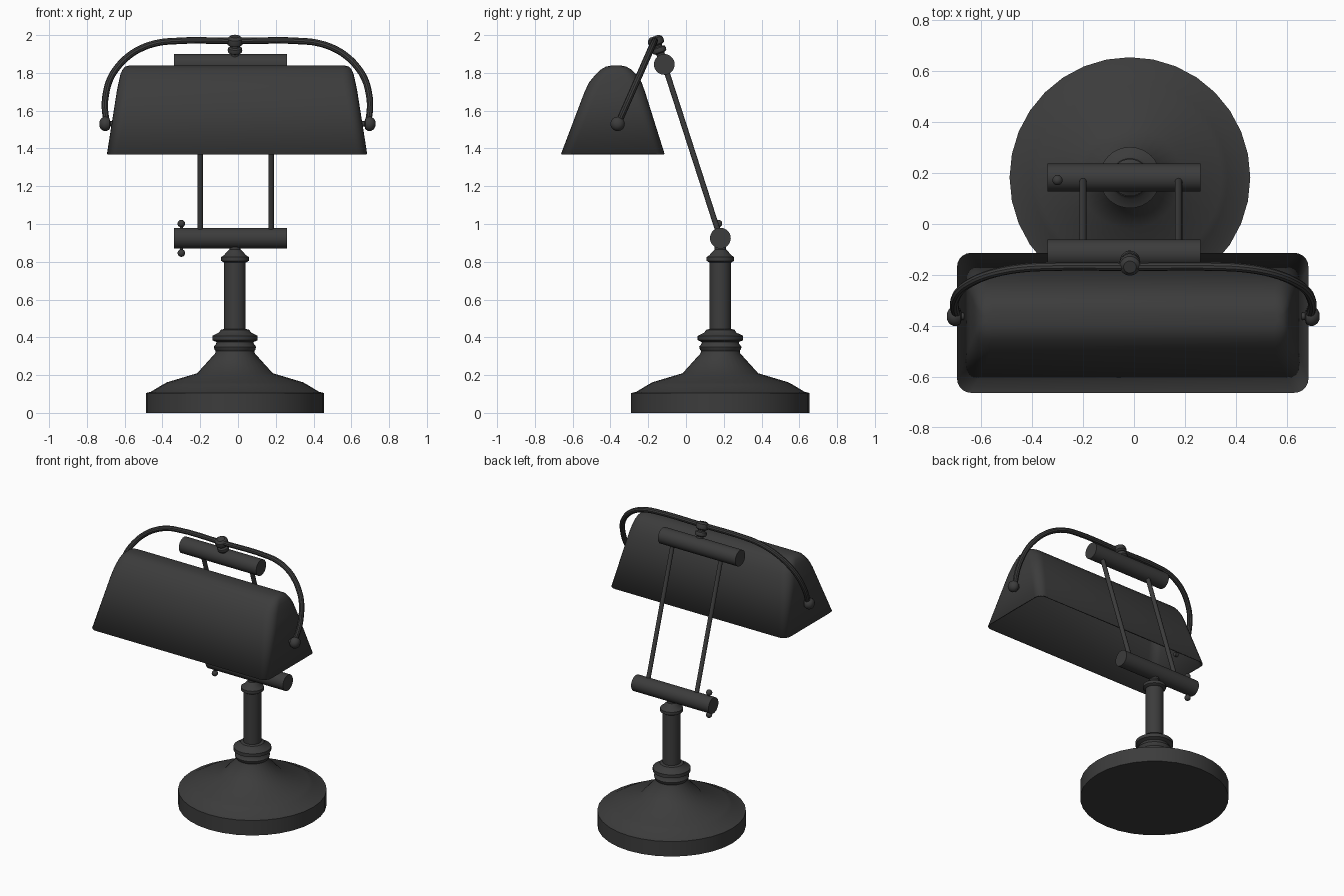
import bpy, bmesh, math
from mathutils import Vector

cube = bpy.data.objects.get("Cube")
if cube:
    bpy.data.objects.remove(cube)

metal = bpy.data.materials.new("dark_grey_metal")
metal.use_nodes = True
GREY = (0.045, 0.045, 0.045, 1)
metal.diffuse_color = GREY
metal.node_tree.nodes["Principled BSDF"].inputs["Base Color"].default_value = GREY

CX, CY = -0.016, 0.182             # axis of the base and column
LOW = Vector((CX, CY, 0.925))      # lower hinge bar centre
HIGH = Vector((CX, -0.115, 1.845)) # upper hinge bar centre
BAR_X = (-0.34, 0.26)
ROD_X = (-0.2, 0.175)


def finish(name, bm, angle=35):
    bmesh.ops.recalc_face_normals(bm, faces=bm.faces)
    mesh = bpy.data.meshes.new(name)
    bm.to_mesh(mesh)
    bm.free()
    mesh.materials.append(metal)
    ob = bpy.data.objects.new(name, mesh)
    bpy.context.collection.objects.link(ob)
    bpy.ops.object.select_all(action='DESELECT')
    ob.select_set(True)
    bpy.context.view_layer.objects.active = ob
    bpy.ops.object.shade_smooth_by_angle(angle=math.radians(angle))
    return ob


def loft(bm, rings, cap_start=True, cap_end=True):
    loops = [[bm.verts.new(p) for p in ring] for ring in rings]
    n = len(loops[0])
    for a, b in zip(loops, loops[1:]):
        for i in range(n):
            j = (i + 1) % n
            bm.faces.new((a[i], a[j], b[j], b[i]))
    if cap_start:
        bm.faces.new(loops[0])
    if cap_end:
        bm.faces.new(loops[-1])


def lathe(name, profile, origin, axis=(0, 0, 1), sides=32):
    """Turn (radius, height) pairs around an axis."""
    turn = Vector((0, 0, 1)).rotation_difference(Vector(axis))
    bm = bmesh.new()
    angles = [math.tau * i / sides for i in range(sides)]
    loft(bm, [[Vector(origin) + turn @ Vector((r * math.cos(a), r * math.sin(a), h))
               for a in angles] for r, h in profile])
    return finish(name, bm)


def rod(name, start, end, radius, sides=16):
    start, end = Vector(start), Vector(end)
    length = (end - start).length
    return lathe(name, [(radius, 0), (radius, length)], start, end - start, sides)


def ball(name, centre, radius):
    bm = bmesh.new()
    bmesh.ops.create_uvsphere(bm, u_segments=20, v_segments=12, radius=radius)
    bmesh.ops.translate(bm, verts=bm.verts, vec=centre)
    return finish(name, bm)


# Weighted base and turned column
lathe("base", [(0.472, 0), (0.472, 0.105), (0.445, 0.112), (0.385, 0.148),
               (0.36, 0.162), (0.2, 0.21), (0.105, 0.315), (0.1, 0.34)], (CX, CY, 0))
lathe("column_collar", [(0.095, 0.32), (0.108, 0.335), (0.112, 0.35), (0.1, 0.365),
                        (0.098, 0.375), (0.12, 0.385), (0.12, 0.408),
                        (0.085, 0.425), (0.075, 0.44), (0.055, 0.445)], (CX, CY, 0))
lathe("column", [(0.057, 0.42), (0.057, 0.81)], (CX, CY, 0))
lathe("column_cap", [(0.057, 0.795), (0.073, 0.805), (0.073, 0.825), (0.058, 0.835),
                     (0.045, 0.85), (0.03, 0.865), (0.03, 0.9)], (CX, CY, 0))

# Hinge bars and the two slanted arms
for name, c in (("lower_bar", LOW), ("upper_bar", HIGH)):
    rod(name, (BAR_X[0], c.y, c.z), (BAR_X[1], c.y, c.z), 0.055, 28)
for side, x in zip(("right", "left"), ROD_X):
    rod(side + "_arm", (x, LOW.y, LOW.z), (x, HIGH.y, HIGH.z), 0.0145)

# Switch pin through the lower bar
rod("switch_pin", (-0.3, CY - 0.01, 0.845), (-0.3, CY - 0.01, 1.005), 0.008, 12)
for name, z in (("switch_top", 1.002), ("switch_bottom", 0.846)):
    ball(name, (-0.3, CY - 0.01, z), 0.02)

# Swivel knob above the upper bar
lathe("swivel_knob", [(0.022, 0.04), (0.022, 0.062), (0.036, 0.068), (0.039, 0.08),
                      (0.036, 0.092), (0.024, 0.098), (0.024, 0.106), (0.04, 0.113),
                      (0.043, 0.13), (0.04, 0.146), (0.025, 0.158)],
      HIGH, (0, -0.34, 0.94), 24)


# Arched yoke, lying in a leaning plane
def yoke_point(x, z):
    return (x, -0.36 + (z - 1.53) * 0.44, z)


half = [(0.692, 1.535), (0.702, 1.62), (0.696, 1.69), (0.675, 1.765), (0.635, 1.83),
        (0.575, 1.89), (0.505, 1.932), (0.43, 1.957), (0.36, 1.967)]
path = [(-x, z) for x, z in half] + [(0, 1.969)] + half[::-1]
curve = bpy.data.curves.new("yoke_path", 'CURVE')
curve.dimensions = '3D'
curve.bevel_depth = 0.0175
curve.bevel_resolution = 3
curve.use_fill_caps = True
curve.resolution_u = 4
spline = curve.splines.new('BEZIER')
spline.bezier_points.add(len(path) - 1)
for point, (x, z) in zip(spline.bezier_points, path):
    point.co = yoke_point(x - 0.003, z)
    point.handle_left_type = point.handle_right_type = 'AUTO'
helper = bpy.data.objects.new("yoke_helper", curve)
bpy.context.collection.objects.link(helper)
bpy.context.view_layer.update()
bm = bmesh.new()
bm.from_mesh(helper.to_mesh())
helper.to_mesh_clear()
bpy.data.objects.remove(helper)
finish("yoke", bm)

# Pivot knobs joining the yoke to the shade
for side, s in (("right", -1), ("left", 1)):
    lathe(side + "_pivot", [(0.014, 0), (0.014, 0.035), (0.03, 0.04), (0.038, 0.055),
                            (0.038, 0.068), (0.028, 0.085), (0.012, 0.093)],
          (-0.003 + s * 0.638, -0.362, 1.53), (s, 0, 0), 20)


# Hollow shade: rounded rectangles stacked from rim to crown
def rounded_ring(z, half_x, y0, y1, radius, steps=5):
    ring = []
    corners = ((1, y1, 1), (-1, y1, 1), (-1, y0, -1), (1, y0, -1))
    for k, (sx, y, sy) in enumerate(corners):
        for i in range(steps + 1):
            a = math.pi / 2 * (k + i / steps)
            ring.append((-0.005 + sx * (half_x - radius) + radius * math.cos(a),
                         y - sy * radius + radius * math.sin(a), z))
    return ring


levels = [(1.37, 0.689, -0.662, -0.113, 0.055),
          (1.7, 0.637, -0.537, -0.217, 0.065),
          (1.75, 0.627, -0.513, -0.235, 0.065),
          (1.79, 0.618, -0.48, -0.262, 0.06),
          (1.817, 0.607, -0.452, -0.288, 0.05),
          (1.833, 0.592, -0.424, -0.316, 0.04),
          (1.839, 0.57, -0.395, -0.345, 0.02)]
bm = bmesh.new()
loft(bm, [rounded_ring(*level) for level in levels], cap_start=False)
shade = finish("shade", bm, 50)
thick = shade.modifiers.new("thickness", 'SOLIDIFY')
thick.thickness = 0.008
thick.offset = -1
